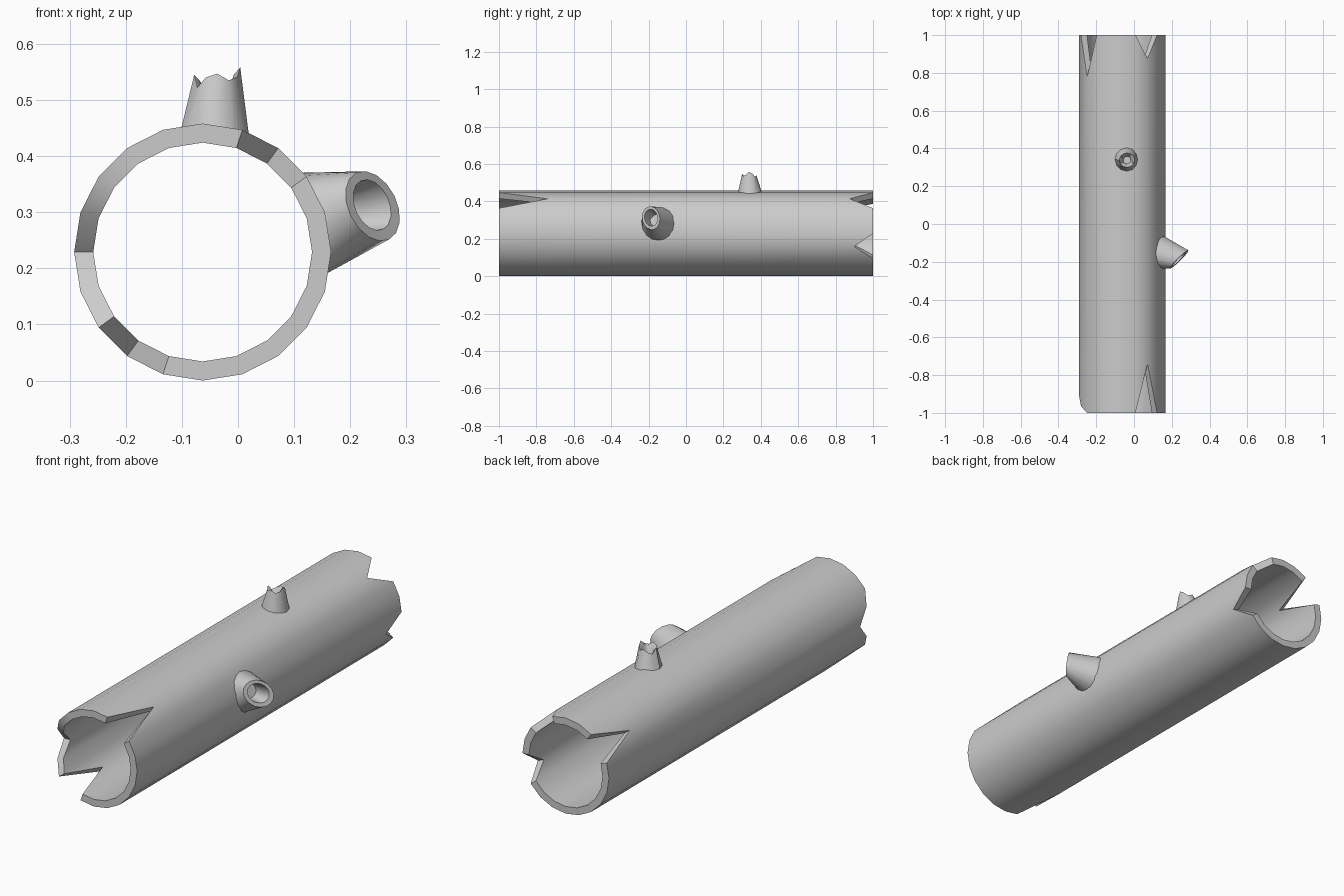
import bpy, math
from math import sin, cos, radians
from mathutils import Vector

if "Cube" in bpy.data.objects:
    bpy.data.objects.remove(bpy.data.objects["Cube"])

CX, CZ, R, R_IN, SIDES = -0.063, 0.229, 0.229, 0.195, 20


def loft(name, rings, closed=False, cap_end=False):
    """Join equal-sized point rings into a skinned mesh."""
    n = len(rings[0])
    verts = [tuple(p) for ring in rings for p in ring]
    faces = []
    for k in range(len(rings) if closed else len(rings) - 1):
        a, b = k * n, ((k + 1) % len(rings)) * n
        for i in range(n):
            j = (i + 1) % n
            faces.append((a + i, a + j, b + j, b + i))
    if cap_end:
        faces.append(tuple(range((len(rings) - 1) * n, len(rings) * n)))
    me = bpy.data.meshes.new(name)
    me.from_pydata(verts, [], faces)
    ob = bpy.data.objects.new(name, me)
    bpy.context.collection.objects.link(ob)
    bpy.ops.object.select_all(action='DESELECT')
    ob.select_set(True)
    bpy.context.view_layer.objects.active = ob
    bpy.ops.object.mode_set(mode='EDIT')
    bpy.ops.mesh.select_all(action='SELECT')
    bpy.ops.mesh.normals_make_consistent(inside=False)
    bpy.ops.object.mode_set(mode='OBJECT')
    bpy.ops.object.shade_smooth_by_angle(angle=radians(38))
    return ob


def ellipse(c, u, v, n):
    c, u, v = Vector(c), Vector(u), Vector(v)
    return [c + u * cos(2 * math.pi * i / n) + v * sin(2 * math.pi * i / n) for i in range(n)]


def onto_trunk(ring, r):
    """Push ring points radially so they sit just inside the trunk wall."""
    out = []
    for p in ring:
        d = Vector((p.x - CX, 0, p.z - CZ)).normalized() * r
        out.append(Vector((CX + d.x, p.y, CZ + d.z)))
    return out


# Hollow trunk: split depth by angle at each end
front_splits = {54: 0.26, 162: 0.035, 180: 0.10, 198: 0.035, 234: 0.23}
back_splits = {54: 0.125, 144: 0.22, 342: 0.10}


def trunk_ring(r, end, splits):
    ring = []
    for i in range(SIDES):
        deg = i * 360 // SIDES
        a = radians(deg)
        ring.append((CX + r * cos(a), end * (1 - splits.get(deg, 0)), CZ + r * sin(a)))
    return ring


loft("hollow_trunk", [trunk_ring(R, -1, front_splits), trunk_ring(R, 1, back_splits),
                      trunk_ring(R_IN, 1, back_splits), trunk_ring(R_IN, -1, front_splits)],
     closed=True)

# Side branch stub with a slanted, hollow cut
N = 16
base = onto_trunk(ellipse((0.135, -0.148, 0.28), (0, 0.09, 0), (-0.026, 0, 0.096), N), 0.217)
rim = ellipse((0.24, -0.187, 0.311), (0.047, 0.048, -0.006), (-0.012, 0, 0.062), N)
lip = ellipse((0.239, -0.187, 0.313), (0.033, 0.035, -0.004), (-0.008, 0, 0.045), N)
pit = ellipse((0.165, -0.157, 0.295), (0.018, 0.03, 0), (-0.008, 0, 0.035), N)
loft("side_branch_stub", [base, rim, lip, pit], cap_end=True)

# Top branch stub with a jagged broken rim
M = 12
heights = [0.558, 0.546, 0.530, 0.540, 0.528, 0.520, 0.545, 0.522, 0.540, 0.547, 0.535, 0.541]
base = onto_trunk(ellipse((-0.038, 0.342, 0.45), (0.065, 0, 0), (0, 0.064, 0), M), 0.22)
rim = ellipse((-0.037, 0.338, 0), (0.041, 0, 0), (0, 0.038, 0), M)
lip = ellipse((-0.037, 0.338, 0), (0.030, 0, 0), (0, 0.028, 0), M)
for p, q, h in zip(rim, lip, heights):
    p.z, q.z = h, h - 0.012
pit = ellipse((-0.037, 0.338, 0.49), (0.02, 0, 0), (0, 0.02, 0), M)
loft("top_branch_stub", [base, rim, lip, pit], cap_end=True)
